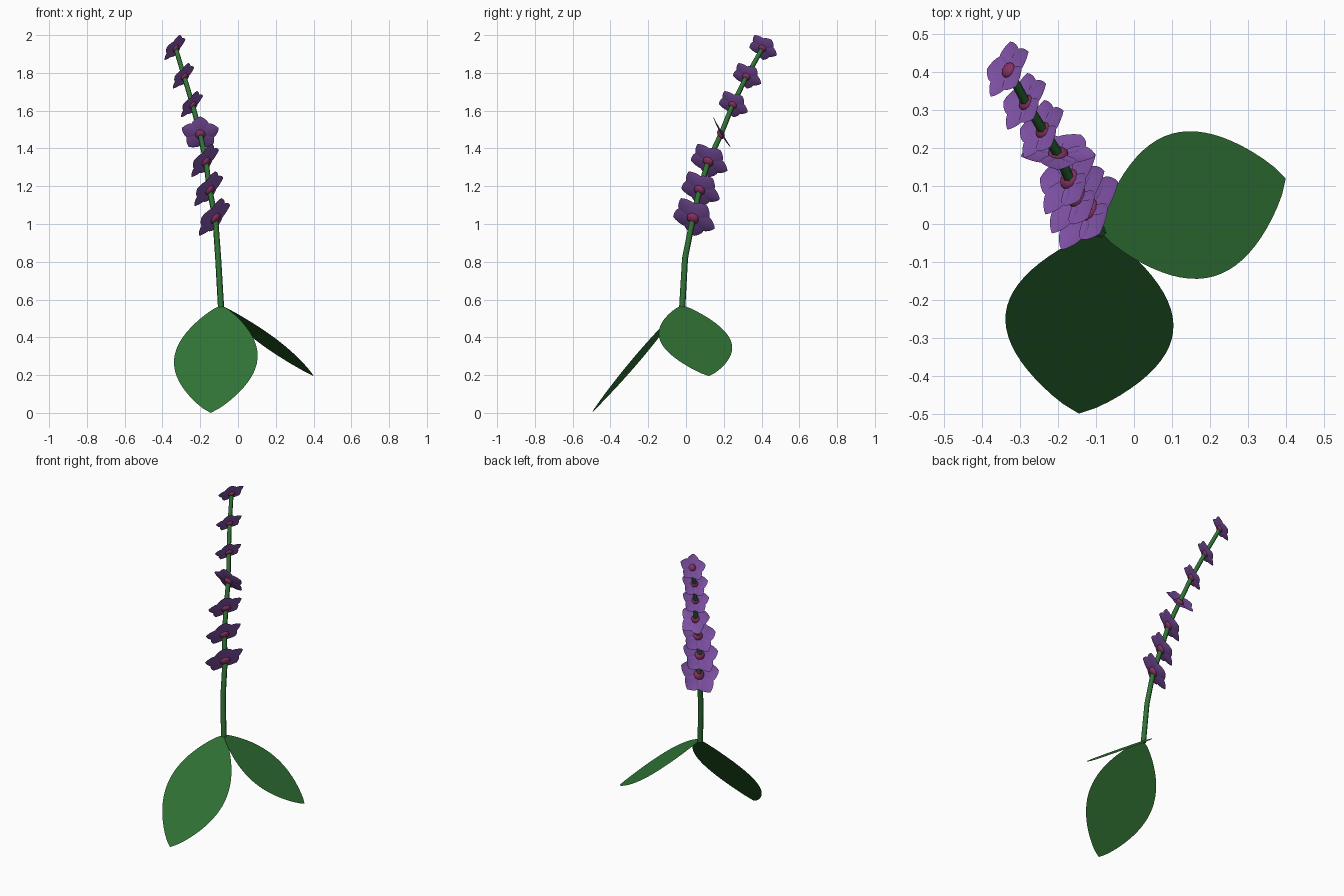
import bpy, bmesh, math
from mathutils import Vector, Matrix

cube = bpy.data.objects.get("Cube")
if cube:
    bpy.data.objects.remove(cube, do_unlink=True)


def material(name, colour):
    mat = bpy.data.materials.new(name)
    mat.use_nodes = True
    mat.diffuse_color = (*colour, 1)
    mat.node_tree.nodes["Principled BSDF"].inputs["Base Color"].default_value = (*colour, 1)
    return mat


GREEN = material("leaf green", (0.03, 0.17, 0.035))
PURPLE = material("petal purple", (0.22, 0.085, 0.39))
CRIMSON = material("flower centre crimson", (0.24, 0.03, 0.12))


def frame(origin, along, across):
    """Matrix whose x runs along the blade and whose z is the blade normal."""
    x = Vector(along).normalized()
    z = x.cross(Vector(across)).normalized()
    y = z.cross(x)
    return Matrix.Translation(origin) @ Matrix((x, y, z)).transposed().to_4x4()


def add_blade(bm, matrix, length, half_width, cup=0, fold=0, rows=24, cols=6):
    """Pointed oval blade, optionally lifted at the tip and at the sides."""
    grid = []
    for i in range(rows + 1):
        t = i / rows
        w = half_width * max(math.sin(math.pi * t), 0) ** 0.8
        row = []
        for j in range(cols + 1):
            s = 2 * j / cols - 1
            height = length * cup * t * t + fold * w * s * s
            row.append(bm.verts.new(matrix @ Vector((length * t, w * s, height))))
        grid.append(row)
    for a, b in zip(grid, grid[1:]):
        for j in range(cols):
            bm.faces.new((a[j], b[j], b[j + 1], a[j + 1]))


def finish(bm, name, mats):
    bmesh.ops.remove_doubles(bm, verts=bm.verts, dist=0.0003)
    for face in bm.faces:
        face.smooth = True
    mesh = bpy.data.meshes.new(name)
    bm.to_mesh(mesh)
    bm.free()
    for mat in mats:
        mesh.materials.append(mat)
    obj = bpy.data.objects.new(name, mesh)
    bpy.context.collection.objects.link(obj)
    return obj


# Stem: tapered faceted tube leaning up and back
stem_points = [(-0.09, -0.02, 0.56), (-0.105, -0.005, 0.82), (-0.12, 0.037, 1.03),
               (-0.15, 0.072, 1.18), (-0.17, 0.118, 1.33), (-0.20, 0.185, 1.475),
               (-0.24, 0.247, 1.63), (-0.285, 0.32, 1.78), (-0.33, 0.405, 1.93)]
curve = bpy.data.curves.new("stem", "CURVE")
curve.dimensions = "3D"
curve.bevel_depth = 0.017
curve.bevel_resolution = 1
curve.use_fill_caps = True
spline = curve.splines.new("POLY")
spline.points.add(len(stem_points) - 1)
for i, (point, p) in enumerate(zip(spline.points, stem_points)):
    point.co = (*p, 1)
    point.radius = 1 - 0.035 * i
curve.materials.append(GREEN)
bpy.context.collection.objects.link(bpy.data.objects.new("stem", curve))

# Two broad drooping leaves
base = Vector((-0.09, -0.02, 0.57))
for name, tip, across, half_width in [
        ("front_leaf", (-0.145, -0.5, 0), (0.44, -0.03, 0.02), 0.222),
        ("left_leaf", (0.4, 0.12, 0.195), (-0.02, 0.385, -0.07), 0.196)]:
    along = Vector(tip) - base
    bm = bmesh.new()
    add_blade(bm, frame(base, along, across), along.length, half_width)
    finish(bm, name, [GREEN])

# Seven five-petalled flowers, shrinking towards the top
LEAN = Vector((-0.7, 0.4, 0.55)).normalized()
sizes = [0.127, 0.117, 0.112, 0.103, 0.088, 0.086, 0.084]
for k, (centre, size) in enumerate(zip(stem_points[2:], sizes)):
    normal, phase = LEAN, -18
    if k == 3:
        normal, phase = Vector((0, 0.87, 0.5)).normalized(), 0
    up = Vector((0, 0, 1)) - normal * normal.z
    bm = bmesh.new()
    for petal in range(5):
        turn = Matrix.Rotation(math.radians(phase + 72 * petal), 3, normal)
        along = turn @ up
        add_blade(bm, frame(centre, along, normal.cross(along)), size, size * 0.45,
                  cup=0.1, fold=0.12, rows=14)
    finish(bm, f"flower_{k + 1}_petals", [PURPLE])

    # Flattened bead in the middle
    bm = bmesh.new()
    bead = frame(centre, up, normal.cross(up)) @ Matrix.Diagonal((1, 1, 0.65, 1))
    bmesh.ops.create_uvsphere(bm, u_segments=16, v_segments=10, radius=size * 0.26, matrix=bead)
    finish(bm, f"flower_{k + 1}_centre", [CRIMSON])
